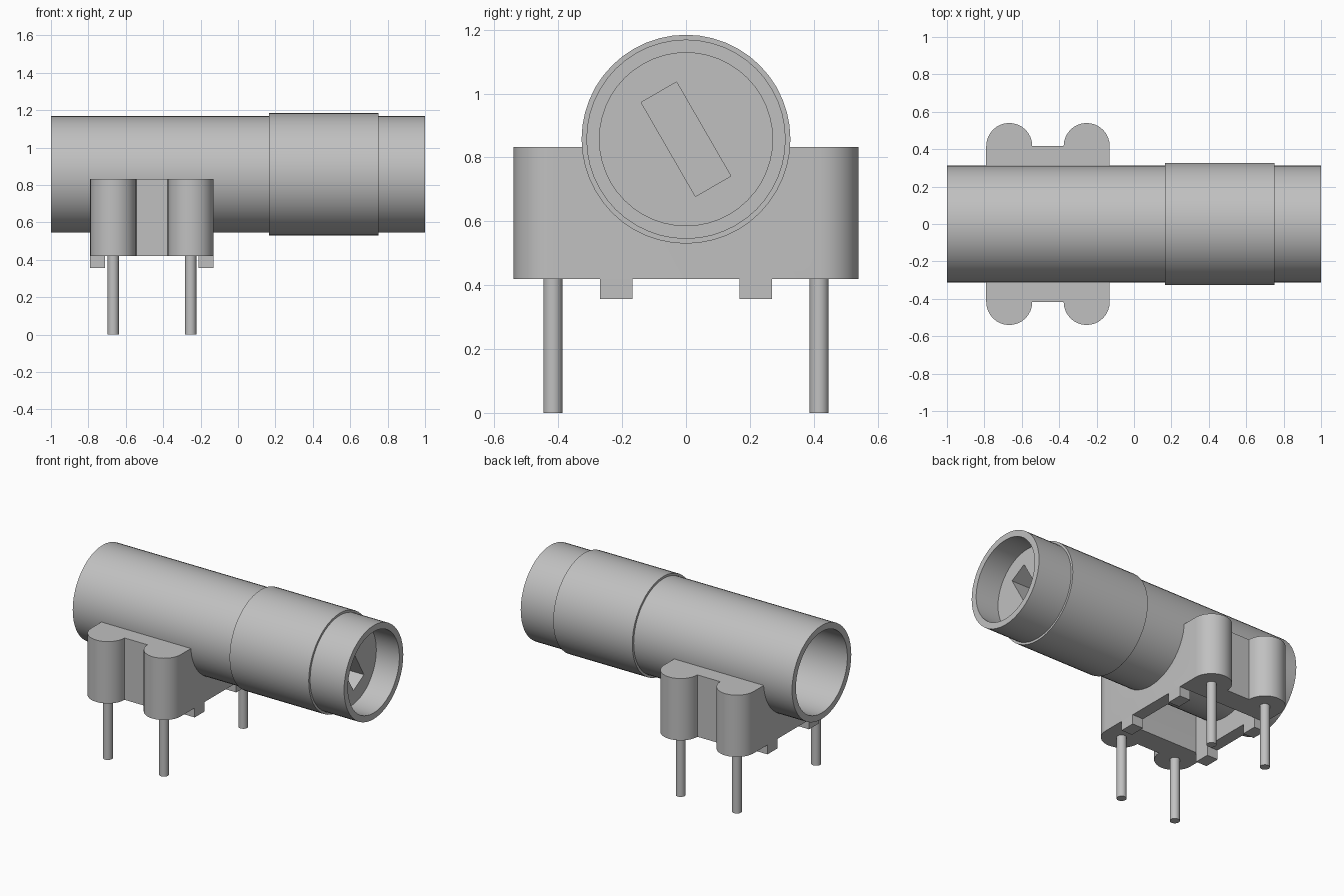
import bpy, bmesh
from math import sin, cos, pi, radians
from mathutils import Matrix, Vector

if "Cube" in bpy.data.objects:
    bpy.data.objects.remove(bpy.data.objects["Cube"])

AXIS_Z = 0.857           # height of the tube axis
X0, X1 = -0.79, -0.13    # holder ends
WALL = 0.08              # holder end wall
LOBE_R = 0.123
PIN_Y = 0.417
PIN_X = (X0 + LOBE_R, X1 - LOBE_R)
Z0, Z1 = 0.42, 0.832     # holder bottom and top

grey = bpy.data.materials.new("plain grey")
grey.use_nodes = True
grey.diffuse_color = (0.53, 0.53, 0.53, 1)
grey.node_tree.nodes["Principled BSDF"].inputs["Base Color"].default_value = (0.53, 0.53, 0.53, 1)


def make(name, bm):
    bmesh.ops.recalc_face_normals(bm, faces=bm.faces)
    mesh = bpy.data.meshes.new(name)
    bm.to_mesh(mesh)
    bm.free()
    mesh.materials.append(grey)
    obj = bpy.data.objects.new(name, mesh)
    bpy.context.collection.objects.link(obj)
    return obj


def select(obj):
    bpy.ops.object.select_all(action='DESELECT')
    obj.select_set(True)
    bpy.context.view_layer.objects.active = obj


def smooth(obj):
    select(obj)
    bpy.ops.object.shade_smooth_by_angle(angle=radians(30))


def lathe(name, profile, closed=True, steps=48):
    """Spin an (x, radius) profile around the tube axis."""
    bm = bmesh.new()
    verts = [bm.verts.new((x, 0, r)) for x, r in profile]
    pairs = list(zip(verts, verts[1:]))
    if closed:
        pairs.append((verts[-1], verts[0]))
    edges = [bm.edges.new(p) for p in pairs]
    bmesh.ops.spin(bm, geom=verts + edges, cent=(0, 0, 0), axis=(1, 0, 0),
                   angle=2 * pi, steps=steps)
    bmesh.ops.remove_doubles(bm, verts=bm.verts, dist=1e-5)
    bmesh.ops.translate(bm, verts=bm.verts, vec=(0, 0, AXIS_Z))
    return make(name, bm)


def box(name, lo, hi, turn=0):
    """Box between two corners, optionally turned about x through its centre."""
    lo, hi = Vector(lo), Vector(hi)
    bm = bmesh.new()
    bmesh.ops.create_cube(bm, size=1, matrix=Matrix.Translation((lo + hi) / 2)
                          @ Matrix.Rotation(turn, 4, 'X') @ Matrix.Diagonal((*(hi - lo), 1)))
    return make(name, bm)


def cut(obj, cutter):
    select(obj)
    mod = obj.modifiers.new("cut", 'BOOLEAN')
    mod.operation = 'DIFFERENCE'
    mod.solver = 'EXACT'
    mod.object = cutter
    bpy.ops.object.modifier_apply(modifier=mod.name)
    bpy.data.objects.remove(cutter)


# Hollow tube and the raised sleeve around it
smooth(lathe("tube", [(-1, 0.312), (1, 0.312), (1, 0.271), (-1, 0.271)]))
smooth(lathe("sleeve", [(0.167, 0.327), (0.75, 0.327), (0.75, 0.305), (0.167, 0.305)]))

# Core set back inside the tube, with a turned slot in its end
core = lathe("core", [(0.2, 0), (0.2, 0.272), (0.83, 0.272), (0.83, 0)], closed=False)
cut(core, box("slot_cutter", (0.6, -0.064, AXIS_Z - 0.17), (0.9, 0.064, AXIS_Z + 0.17), radians(30)))
smooth(core)

# Holder: outline with two round lobes on each side, extruded upwards
outline = []
for side in (1, -1):
    for px in PIN_X[::-side]:
        for i in range(17):
            a = pi * i / 16
            outline.append((px + side * LOBE_R * cos(a), side * (PIN_Y + LOBE_R * sin(a))))
bm = bmesh.new()
base = bm.faces.new([bm.verts.new((x, y, Z0)) for x, y in outline])
top = bmesh.ops.extrude_face_region(bm, geom=[base])["geom"]
bmesh.ops.translate(bm, verts=[v for v in top if isinstance(v, bmesh.types.BMVert)],
                    vec=(0, 0, Z1 - Z0))
holder = make("holder", bm)

# Open the holder from below and clear the tube seat
cut(holder, box("opening_cutter", (X0 + WALL, -0.27, 0.3), (X1 - WALL, 0.27, 0.78)))
cut(holder, lathe("seat_cutter", [(-0.95, 0), (-0.95, 0.3), (0, 0.3), (0, 0)], closed=False))
smooth(holder)

# Pins and stand-off feet, one of each per corner
for i, (px, end) in enumerate(zip(PIN_X, (X0, X1 - WALL))):
    for side, label in ((-1, "front"), (1, "back")):
        where = label + ("_right", "_left")[i]
        bm = bmesh.new()
        bmesh.ops.create_cone(bm, cap_ends=True, segments=24, radius1=0.03, radius2=0.03,
                              depth=0.5, matrix=Matrix.Translation((px, side * PIN_Y, 0.25)))
        smooth(make("pin_" + where, bm))
        y0, y1 = sorted((side * 0.167, side * 0.27))
        box("foot_" + where, (end, y0, 0.357), (end + WALL, y1, Z0 + 0.005))
